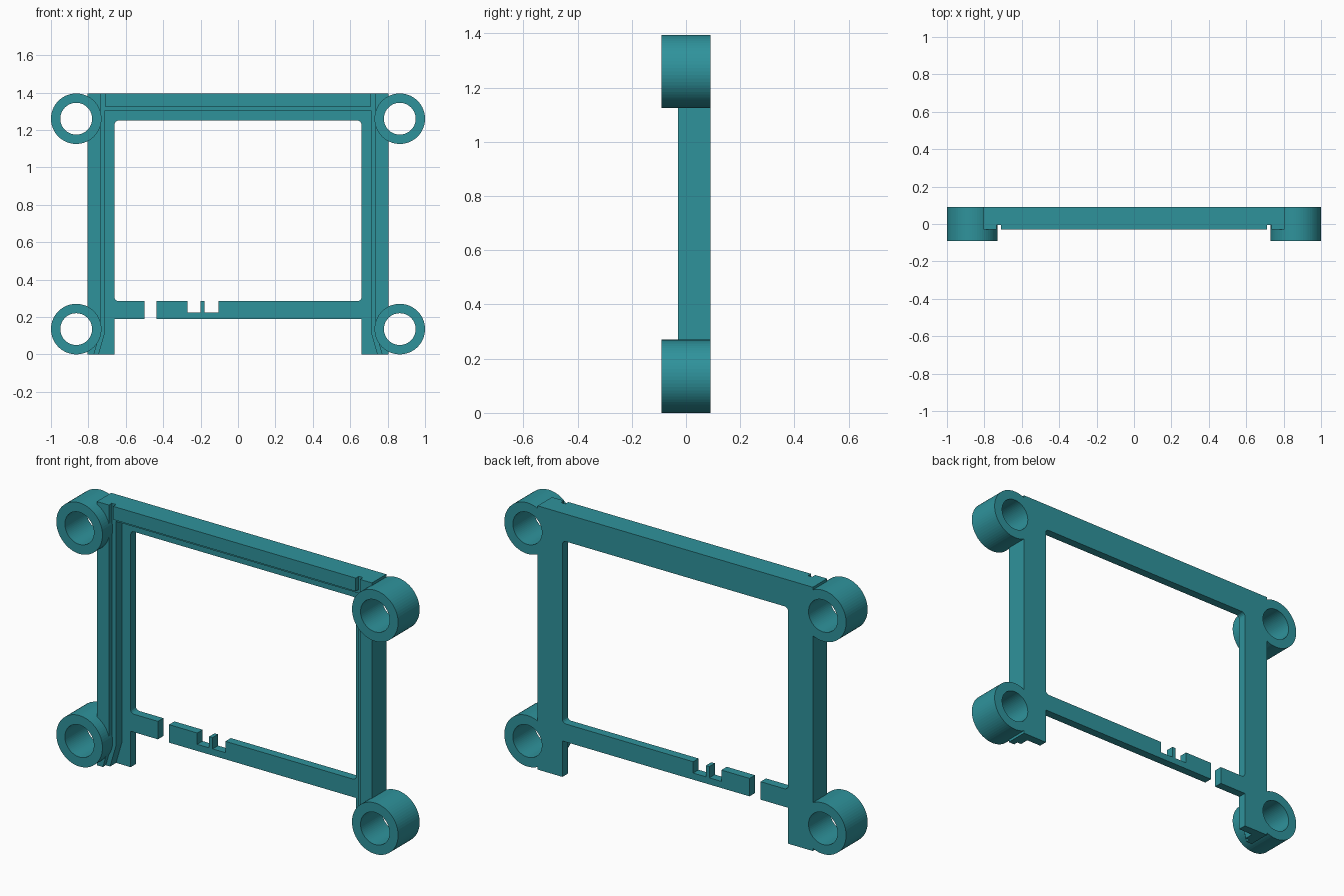
import bpy, bmesh, math

if "Cube" in bpy.data.objects:
    bpy.data.objects.remove(bpy.data.objects["Cube"], do_unlink=True)

teal = bpy.data.materials.new("teal_plastic")
teal.use_nodes = True
TEAL = (0.028, 0.29, 0.33, 1)
teal.diffuse_color = TEAL
teal.node_tree.nodes["Principled BSDF"].inputs["Base Color"].default_value = TEAL

BACK, FLANGE, LEDGE, FRONT = 0.09, 0.045, -0.005, -0.03
OUT, TOP, INNER = 0.805, 1.395, 0.66


def prism(name, outline, y0, y1):
    """Extrude an (x, z) outline from y0 to y1."""
    bm = bmesh.new()
    face = bm.faces.new([bm.verts.new((x, y0, z)) for x, z in outline])
    moved = bmesh.ops.extrude_face_region(bm, geom=[face])["geom"]
    verts = [v for v in moved if isinstance(v, bmesh.types.BMVert)]
    bmesh.ops.translate(bm, verts=verts, vec=(0, y1 - y0, 0))
    bmesh.ops.recalc_face_normals(bm, faces=bm.faces)
    mesh = bpy.data.meshes.new(name)
    bm.to_mesh(mesh)
    bm.free()
    mesh.materials.append(teal)
    obj = bpy.data.objects.new(name, mesh)
    bpy.context.collection.objects.link(obj)
    return obj


def circle(cx, cz, r, n=64):
    return [(cx + r * math.cos(math.tau * i / n), cz + r * math.sin(math.tau * i / n))
            for i in range(n)]


def fillet(x, z, sx, sz, along_x_first, r=0.02):
    """Rounded opening corner; sx and sz point from the corner into the opening."""
    pts = []
    for i in range(5):
        a = math.pi / 2 * i / 4
        pts.append((x + sx * r * (1 - math.sin(a)), z + sz * r * (1 - math.cos(a))))
    return pts if along_x_first else pts[::-1]


def combine(target, other, operation):
    mod = target.modifiers.new(operation, 'BOOLEAN')
    mod.operation = operation
    mod.solver = 'EXACT'
    mod.object = other
    bpy.context.view_layer.objects.active = target
    bpy.ops.object.modifier_apply(modifier=mod.name)
    bpy.data.objects.remove(other, do_unlink=True)


# Back flange with the split and notched lower rail
LOW, HIGH, HEAD, NOTCH = 0.19, 0.285, 1.25, 0.225
outline = [(-0.435, LOW), (INNER, LOW), (INNER, 0), (OUT, 0), (OUT, TOP),
           (-OUT, TOP), (-OUT, 0), (-INNER, 0), (-INNER, LOW), (-0.5, LOW), (-0.5, HIGH)]
outline += fillet(-INNER, HIGH, 1, 1, True)
outline += fillet(-INNER, HEAD, 1, -1, False)
outline += fillet(INNER, HEAD, -1, -1, True)
outline += fillet(INNER, HIGH, -1, 1, False)
for right, left in ((-0.105, -0.18), (-0.2, -0.27)):
    outline += [(right, HIGH), (right, NOTCH), (left, NOTCH), (left, HIGH)]
outline.append((-0.435, HIGH))
frame = prism("bracket_frame", outline, BACK, FLANGE)

# Seating ledge, flared at the feet
half = [(0.71, 1.305), (0.71, 0.12), (0.745, 0), (OUT, 0), (OUT, TOP)]
ledge = half + [(-x, z) for x, z in reversed(half)]
combine(frame, prism("ledge", ledge, FLANGE, LEDGE), 'UNION')

# Raised outer walls, separated by slots at the upper corners
for side in (-1, 1):
    wall = [(0.735, TOP), (0.735, 0.12), (0.77, 0), (OUT, 0), (OUT, TOP)]
    combine(frame, prism("side_wall", [(side * x, z) for x, z in wall], LEDGE, FRONT), 'UNION')
head = [(-0.71, 1.325), (0.71, 1.325), (0.71, TOP), (-0.71, TOP)]
combine(frame, prism("top_wall", head, LEDGE, FRONT), 'UNION')

# Corner mounting sleeves, then their bores
centres = [(side * 0.865, z) for side in (-1, 1) for z in (0.135, 1.26)]
for x, z in centres:
    combine(frame, prism("sleeve", circle(x, z, 0.135), BACK, -0.09), 'UNION')
for x, z in centres:
    combine(frame, prism("bore", circle(x, z, 0.085), 0.2, -0.2), 'DIFFERENCE')
